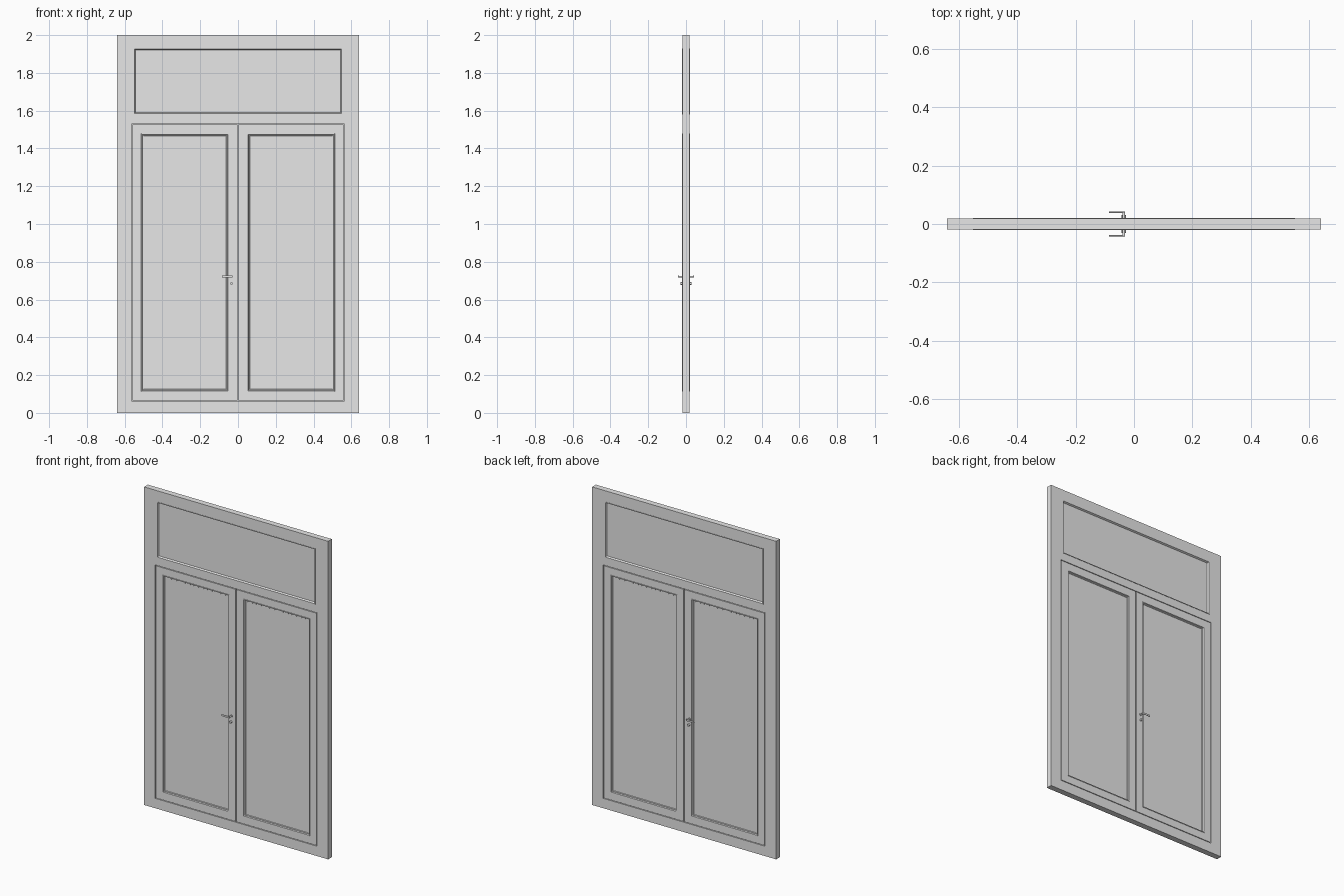
import bpy, bmesh, math
from mathutils import Matrix

if "Cube" in bpy.data.objects:
    bpy.data.objects.remove(bpy.data.objects["Cube"])

GREY = (0.8, 0.8, 0.8, 1)
mat = bpy.data.materials.new("plain_grey")
mat.use_nodes = True
mat.diffuse_color = GREY
mat.node_tree.nodes["Principled BSDF"].inputs["Base Color"].default_value = GREY

D = 0.0185  # half depth of the frame


def finish(name, bm):
    bmesh.ops.recalc_face_normals(bm, faces=bm.faces)
    me = bpy.data.meshes.new(name)
    bm.to_mesh(me)
    bm.free()
    ob = bpy.data.objects.new(name, me)
    bpy.context.collection.objects.link(ob)
    me.materials.append(mat)
    return ob


def box(name, x0, x1, y0, y1, z0, z1):
    bm = bmesh.new()
    m = Matrix.Translation(((x0 + x1) / 2, (y0 + y1) / 2, (z0 + z1) / 2))
    m = m @ Matrix.Diagonal((x1 - x0, y1 - y0, z1 - z0, 1))
    bmesh.ops.create_cube(bm, size=1, matrix=m)
    return finish(name, bm)


def moulded_leaf(name, x0, x1, z0, z1, profile):
    """Sweep (inset, depth) steps round a rectangle on both sides, fill the middle."""
    bm = bmesh.new()
    steps = [(i, -y) for i, y in reversed(profile)] + profile
    loops = []
    for i, y in steps:
        corners = [(x0 + i, z0 + i), (x1 - i, z0 + i), (x1 - i, z1 - i), (x0 + i, z1 - i)]
        loops.append([bm.verts.new((x, y, z)) for x, z in corners])
    for a, b in zip(loops, loops[1:]):
        for k in range(4):
            n = (k + 1) % 4
            bm.faces.new((a[k], a[n], b[n], b[k]))
    bm.faces.new(loops[0])
    bm.faces.new(loops[-1])
    return finish(name, bm)


def rod(name, x, z, r, y0, y1):
    bm = bmesh.new()
    m = Matrix.Translation((x, (y0 + y1) / 2, z)) @ Matrix.Rotation(math.pi / 2, 4, "X")
    bmesh.ops.create_cone(bm, cap_ends=True, segments=20, radius1=r, radius2=r,
                          depth=abs(y1 - y0), matrix=m)
    ob = finish(name, bm)
    bpy.ops.object.select_all(action="DESELECT")
    ob.select_set(True)
    bpy.context.view_layer.objects.active = ob
    bpy.ops.object.shade_smooth_by_angle(angle=math.radians(35))
    return ob


# Outer frame with a transom opening and a door opening
frame = box("frame", -0.64, 0.64, -D, D, 0, 2)
cutters = [box("transom_cutter", -0.551, 0.551, -1, 1, 1.58, 1.93),
           box("door_cutter", -0.563, 0.563, -1, 1, 0.062, 1.53)]
for c in cutters:
    mod = frame.modifiers.new("opening", "BOOLEAN")
    mod.operation, mod.solver, mod.object = "DIFFERENCE", "EXACT", c
cut_mesh = bpy.data.meshes.new_from_object(
    frame.evaluated_get(bpy.context.evaluated_depsgraph_get()))
frame.modifiers.clear()
frame.data = cut_mesh
for c in cutters:
    bpy.data.objects.remove(c)

# Transom pane with a raised bead round a sunken field
moulded_leaf("transom_pane", -0.551, 0.551, 1.58, 1.93,
             [(0, D), (0, 0.0205), (0.004, 0.0205), (0.009, 0.010)])

# Two door leaves: flat stiles, raised bead, sunken panel
leaf = [(0, D), (0.046, D), (0.047, 0.0205), (0.051, 0.0205), (0.054, 0.014),
        (0.058, 0.014), (0.060, 0.011)]
for side, x0, x1 in (("right", -0.559, -0.003), ("left", 0.003, 0.559)):
    moulded_leaf(side + "_door_leaf", x0, x1, 0.066, 1.526, leaf)

# Rebate closing the narrow gaps round the leaves
box("door_rebate", -0.563, 0.563, -0.008, 0.008, 0.062, 1.53)

# Lever handle and lock cylinder on both sides of the right leaf
for side, s in (("front", -1), ("back", 1)):
    rod(side + "_handle_rose", -0.035, 0.721, 0.009, s * 0.017, s * 0.021)
    rod(side + "_handle_stem", -0.035, 0.721, 0.005, s * 0.02, s * 0.041)
    y0, y1 = sorted((s * 0.038, s * 0.042))
    lever = box(side + "_handle_lever", -0.086, -0.03, y0, y1, 0.716, 0.727)
    bev = lever.modifiers.new("soft_edges", "BEVEL")
    bev.width, bev.segments = 0.001, 2
    rod(side + "_lock_cylinder", -0.035, 0.685, 0.007, s * 0.017, s * 0.03)
